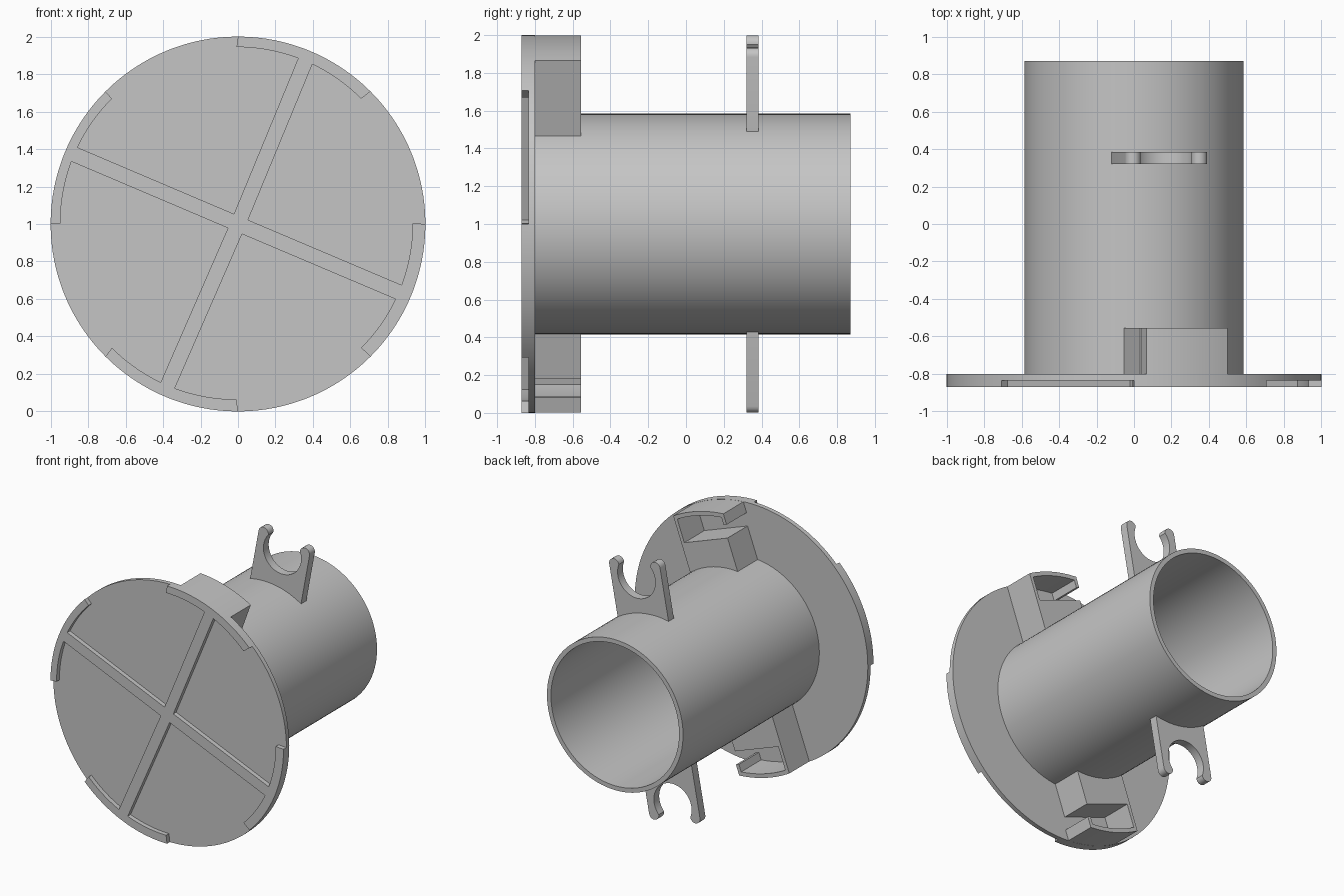
import bpy, bmesh
from math import sin, cos, asin, radians, pi

cube = bpy.data.objects.get("Cube")
if cube:
    bpy.data.objects.remove(cube, do_unlink=True)

grey = bpy.data.materials.new("plain grey")
grey.use_nodes = True
colour = (0.56, 0.56, 0.56, 1)
grey.diffuse_color = colour
grey.node_tree.nodes["Principled BSDF"].inputs["Base Color"].default_value = colour

AXIS_Z = 1.0      # height of the tube axis
TUBE_R = 0.584
ROOT_R = 0.57     # parts on the tube start inside its wall


def finish(bm, name):
    bmesh.ops.recalc_face_normals(bm, faces=bm.faces)
    mesh = bpy.data.meshes.new(name)
    bm.to_mesh(mesh)
    bm.free()
    mesh.materials.append(grey)
    obj = bpy.data.objects.new(name, mesh)
    bpy.context.collection.objects.link(obj)
    bpy.ops.object.select_all(action='DESELECT')
    obj.select_set(True)
    bpy.context.view_layer.objects.active = obj
    bpy.ops.object.shade_smooth_by_angle(angle=radians(30))
    return obj


def extrude(name, outline, y0, y1):
    """Extrude an (x, z) outline around the tube axis from y0 to y1."""
    bm = bmesh.new()
    face = bm.faces.new([bm.verts.new((x, y0, AXIS_Z + z)) for x, z in outline])
    new = bmesh.ops.extrude_face_region(bm, geom=[face])["geom"]
    moved = [g for g in new if isinstance(g, bmesh.types.BMVert)]
    bmesh.ops.translate(bm, verts=moved, vec=(0, y1 - y0, 0))
    return finish(bm, name)


def arc(radius, a0, a1, n, cx=0.0, cz=0.0):
    steps = [a0 + (a1 - a0) * i / n for i in range(n + 1)]
    return [(cx + radius * cos(a), cz + radius * sin(a)) for a in steps]


def arc_between(radius, v0, v1, n=16):
    """Arc around the tube axis from sideways offset v0 to v1."""
    return arc(radius, pi / 2 - asin(v0 / radius), pi / 2 - asin(v1 / radius), n)


def turned(points, angle):
    c, s = cos(angle), sin(angle)
    return [(c * x - s * z, s * x + c * z) for x, z in points]


# Round flange
extrude("flange_disc", arc(1, 0, 2 * pi, 128)[:-1], -0.835, -0.80)

# Raised cross with rim segments on the front of the flange
half, inner = 0.041, 0.94
edge = asin(half / inner)
cross = []
for k in range(4):
    direction = radians(67 + 90 * k)
    start, end = radians(45 + 90 * k), radians(90 + 90 * k)
    cross += turned([(half, -half)], direction)
    cross += arc(inner, direction - edge, start, 8, -0.008, 0.004)
    cross += arc(1, start, end, 16)
    cross += arc(inner, end, direction + edge, 8, -0.008, 0.004)
extrude("front_cross", cross, -0.87, -0.835)

# Hollow tube, closed at the front by the flange
bm = bmesh.new()
section = [(TUBE_R, -0.80), (TUBE_R, 0.87), (0.55, 0.87), (0.55, -0.80)]
verts = [bm.verts.new((r, y, AXIS_Z)) for r, y in section]
edges = [bm.edges.new((verts[i], verts[(i + 1) % 4])) for i in range(4)]
bmesh.ops.spin(bm, geom=verts + edges, cent=(0, 0, AXIS_Z), axis=(0, 1, 0),
               angle=2 * pi, steps=96, use_duplicate=False)
bmesh.ops.remove_doubles(bm, verts=bm.verts, dist=0.0001)
finish(bm, "tube")

# Open clip: straight sides, rounded tips and a round seat
side, tip_r, tip_z, seat_z = 0.222, 0.042, 0.94, 0.855
tip_x = side - tip_r
seat_edge = asin((tip_z - seat_z) / 0.162)
clip = arc_between(ROOT_R, -side, side)
clip += arc(tip_r, 0, pi, 10, tip_x, tip_z)
clip += arc(0.162, seat_edge, -pi - seat_edge, 32, 0, seat_z)[1:-1]
clip += arc(tip_r, 0, pi, 10, -tip_x, tip_z)

# Latch pocket: solid foot, side wall, curved outer wall and a short lip
pocket = arc_between(ROOT_R, 0.172, -0.25)
pocket += [(-0.25, 0.78), (0.145, 0.78)]
pocket += arc_between(0.968, 0.145, -0.25)
pocket += [(-0.25, 0.878), (-0.277, 0.878)]
pocket += arc_between(0.999, -0.277, 0.172)

# One of each above the tube, and one half a turn round below it
for place, half_turn in (("upper", 0), ("lower", pi)):
    extrude(place + "_clip", turned(clip, half_turn - radians(10.5)), 0.32, 0.385)
    extrude(place + "_latch_pocket", turned(pocket, half_turn - radians(20)), -0.80, -0.555)
